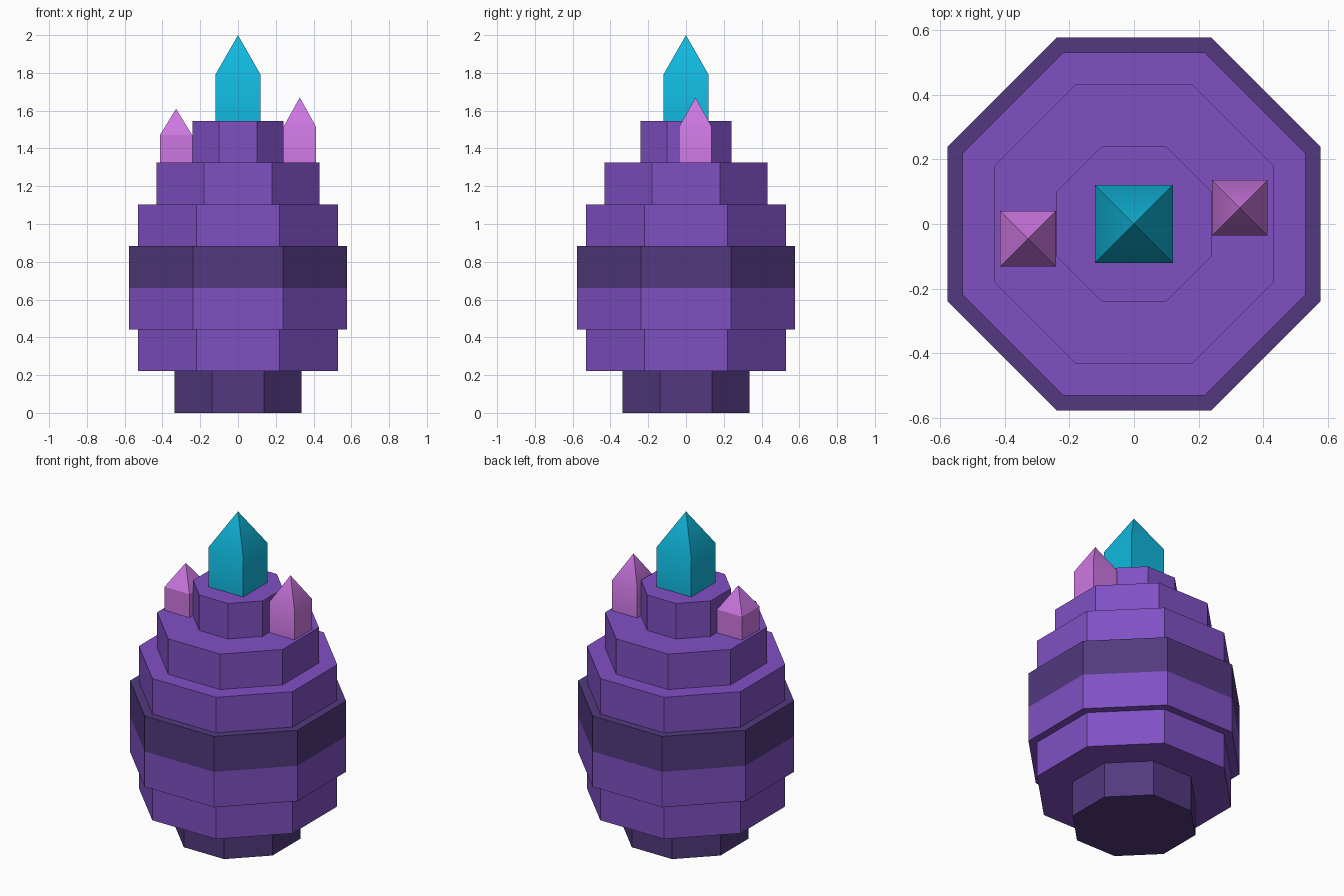
import bpy, math

if "Cube" in bpy.data.objects:
    bpy.data.objects.remove(bpy.data.objects["Cube"])


def srgb(r, g, b):
    lin = lambda c: c / 12.92 if c <= 0.04045 else ((c + 0.055) / 1.055) ** 2.4
    return (lin(r / 255), lin(g / 255), lin(b / 255), 1.0)


def material(name, rgb):
    m = bpy.data.materials.new(name)
    m.diffuse_color = srgb(*rgb)
    m.use_nodes = True
    m.node_tree.nodes["Principled BSDF"].inputs["Base Color"].default_value = m.diffuse_color
    return m


PURPLE = material("purple", (128, 80, 196))
DARK = material("dark_purple", (82, 57, 126))
PINK = material("orchid_pink", (205, 120, 226))
CYAN = material("bright_cyan", (17, 184, 222))


def tier(name, apothem, level, mat):
    """Octagonal slab with flat sides facing the axes."""
    h = 1.545 / 7
    bpy.ops.mesh.primitive_cylinder_add(
        vertices=8, radius=apothem / math.cos(math.pi / 8), depth=h,
        location=(0, 0, h * (level + 0.5)))
    ob = bpy.context.object
    ob.name = name
    # turn the mesh by half a side
    for v in ob.data.vertices:
        a = math.atan2(v.co.y, v.co.x) + math.pi / 8
        r = math.hypot(v.co.x, v.co.y)
        v.co.x, v.co.y = r * math.cos(a), r * math.sin(a)
    ob.data.materials.append(mat)


def crystal(name, x, y, half, base, shoulder, tip, mat):
    """Square column with a pyramid point."""
    corners = [(-1, -1), (1, -1), (1, 1), (-1, 1)]
    verts = [(sx * half, sy * half, z) for z in (0, shoulder - base) for sx, sy in corners]
    verts.append((0, 0, tip - base))
    faces = [(3, 2, 1, 0)]
    for i in range(4):
        j = (i + 1) % 4
        faces += [(i, j, j + 4, i + 4), (i + 4, j + 4, 8)]
    me = bpy.data.meshes.new(name)
    me.from_pydata(verts, [], faces)
    ob = bpy.data.objects.new(name, me)
    ob.location = (x, y, base)
    bpy.context.collection.objects.link(ob)
    me.materials.append(mat)
    # soften only the shallow shoulder edges
    bpy.ops.object.select_all(action='DESELECT')
    ob.select_set(True)
    bpy.context.view_layer.objects.active = ob
    bpy.ops.object.shade_smooth_by_angle(angle=math.radians(30.5))


# Stacked body, bottom to top
for level, (name, apothem, mat) in enumerate([
        ("foot", 0.335, DARK),
        ("lower_tier", 0.53, PURPLE),
        ("belly_tier", 0.577, PURPLE),
        ("belly_band", 0.577, DARK),
        ("shoulder_tier", 0.53, PURPLE),
        ("upper_tier", 0.432, PURPLE),
        ("crown_tier", 0.24, PURPLE)]):
    tier(name, apothem, level, mat)

# Crystals
crystal("center_crystal", 0, 0, 0.12, 1.545, 1.79, 2.0, CYAN)
crystal("left_crystal", -0.328, -0.046, 0.086, 1.324, 1.47, 1.61, PINK)
crystal("right_crystal", 0.327, 0.05, 0.086, 1.324, 1.515, 1.67, PINK)
